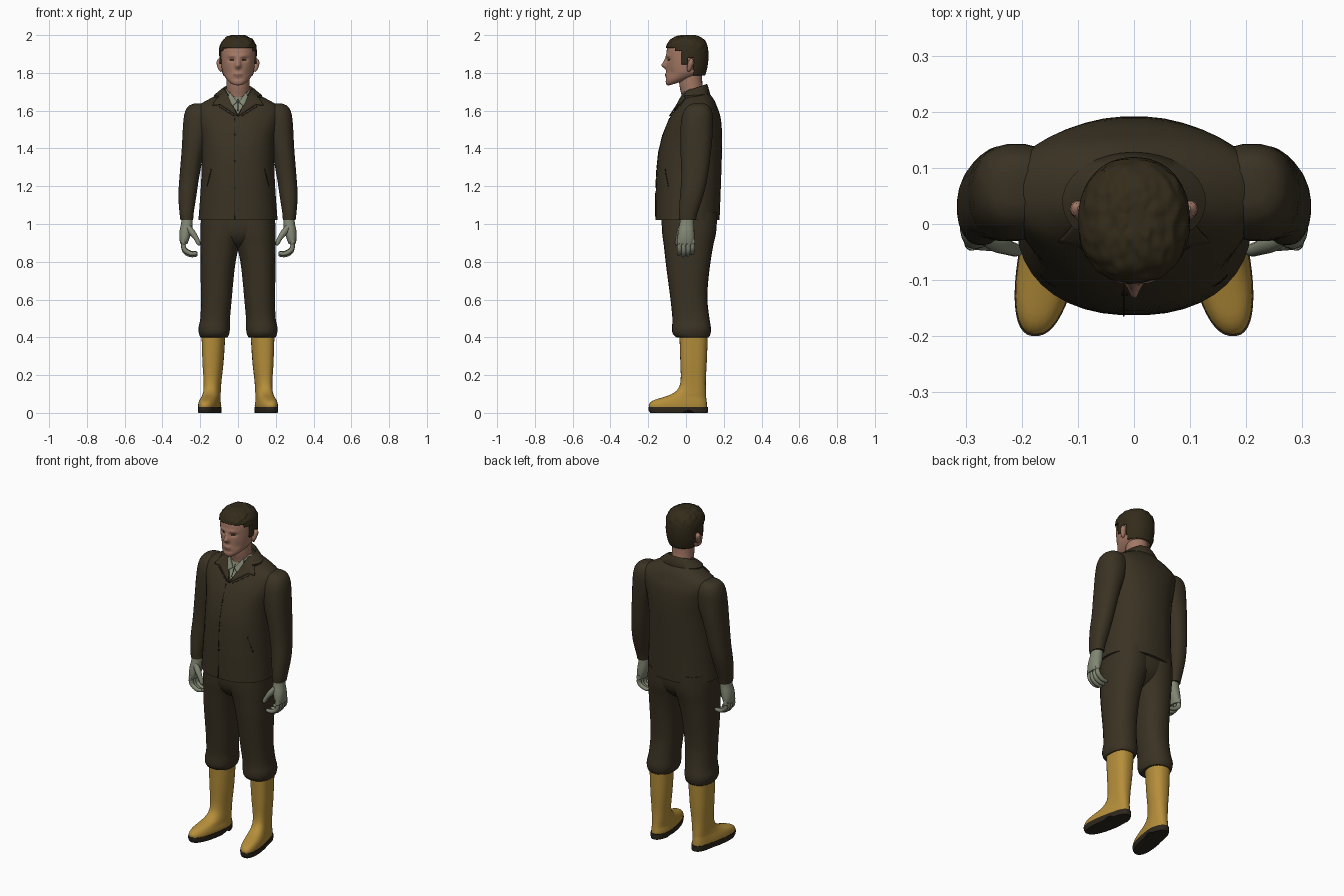
import bpy, bmesh, math
from mathutils import Vector, noise
from mathutils.bvhtree import BVHTree

if "Cube" in bpy.data.objects:
    bpy.data.objects.remove(bpy.data.objects["Cube"])


def material(name, rgb):
    m = bpy.data.materials.new(name)
    m.diffuse_color = (*rgb, 1)
    m.use_nodes = True
    m.node_tree.nodes["Principled BSDF"].inputs["Base Color"].default_value = m.diffuse_color
    return m


CLOTH = material("brown_cloth", (0.042, 0.032, 0.017))
SEAM = material("dark_seam", (0.016, 0.012, 0.007))
YELLOW = material("yellow_rubber", (0.46, 0.27, 0.042))
SOLE = material("sole_rubber", (0.026, 0.02, 0.012))
SKIN = material("skin", (0.37, 0.19, 0.13))
LIP = material("lip", (0.24, 0.105, 0.075))
HAIR = material("dark_hair", (0.034, 0.025, 0.011))
GLOVE = material("grey_green_cloth", (0.22, 0.24, 0.17))


def finish(name, bm, *mats, angle=40):
    bmesh.ops.recalc_face_normals(bm, faces=bm.faces[:])
    me = bpy.data.meshes.new(name)
    bm.to_mesh(me)
    bm.free()
    ob = bpy.data.objects.new(name, me)
    bpy.context.collection.objects.link(ob)
    for m in mats:
        me.materials.append(m)
    bpy.ops.object.select_all(action='DESELECT')
    ob.select_set(True)
    bpy.context.view_layer.objects.active = ob
    bpy.ops.object.shade_smooth_by_angle(angle=math.radians(angle))
    return ob


def refine(rows, sub):
    """Smooth spline through rows of numbers."""
    out = []
    for i in range(len(rows) - 1):
        a, b, c, d = (rows[max(0, min(len(rows) - 1, i + k))] for k in (-1, 0, 1, 2))
        for j in range(sub):
            t = j / sub
            out.append([0.5 * (2 * q + (r - p) * t + (2 * p - 5 * q + 4 * r - s) * t * t
                               + (3 * q - p - 3 * r + s) * t ** 3)
                        for p, q, r, s in zip(a, b, c, d)])
    return out + [list(rows[-1])]


def skin_rings(bm, rings, cap=True):
    vs = [[bm.verts.new(p) for p in ring] for ring in rings]
    n = len(vs[0])
    for a, b in zip(vs, vs[1:]):
        for k in range(n):
            bm.faces.new((a[k], a[(k + 1) % n], b[(k + 1) % n], b[k]))
    if cap:
        bm.faces.new(vs[0])
        bm.faces.new(vs[-1])


def loft(rows, n=28, sub=3, power=2.3, side=1, deform=None):
    """Rows are z, x0, x1, y0, y1 bounds of rounded cross-sections."""
    bm = bmesh.new()
    rings = []
    for z, x0, x1, y0, y1 in refine(rows, sub):
        ring = []
        for k in range(n):
            a = 2 * math.pi * (k + 0.5) / n
            c, s = math.cos(a), math.sin(a)
            px = math.copysign(abs(c) ** (2 / power), c)
            py = math.copysign(abs(s) ** (2 / power), s)
            p = Vector(((x0 + x1) / 2 + px * (x1 - x0) / 2, (y0 + y1) / 2 + py * (y1 - y0) / 2, z))
            if deform:
                p = deform(p)
            p.x *= side
            ring.append(p)
        rings.append(ring)
    skin_rings(bm, rings)
    return bm


def tube(bm, pts, n=10, side=1):
    """Rounded tube; points are x, y, z, radius."""
    path = refine(pts, 4)
    rings = []
    for i, (x, y, z, r) in enumerate(path):
        d = Vector(path[min(i + 1, len(path) - 1)][:3]) - Vector(path[max(i - 1, 0)][:3])
        q = d.to_track_quat('Z', 'Y')
        ring = [Vector((x, y, z)) + q @ Vector((r * math.cos(2 * math.pi * k / n),
                                               r * math.sin(2 * math.pi * k / n), 0)) for k in range(n)]
        rings.append([Vector((p.x * side, p.y, p.z)) for p in ring])
    skin_rings(bm, rings)


# Jacket body, with an open shirt front cut into the chest
def sym(rows):
    return [(z, -w, w, a, b) for z, w, a, b in rows]


bm = loft(sym([(1.02, .21, -.163, .178), (1.2, .197, -.16, .185), (1.35, .192, -.15, .19),
               (1.45, .197, -.13, .192), (1.53, .215, -.102, .188), (1.58, .225, -.075, .18),
               (1.62, .22, -.048, .165), (1.655, .165, -.028, .15), (1.69, .10, -.012, .125),
               (1.715, .072, 0, .105)]), n=40, power=2.25)
apex, slope = 1.585, 0.62
for s in (-1, 1):
    bmesh.ops.bisect_plane(bm, geom=bm.verts[:] + bm.edges[:] + bm.faces[:],
                           plane_co=(0, 0, apex), plane_no=(s, 0, -slope))
for f in bm.faces:
    c = f.calc_center_median()
    if c.y < 0.03 and abs(c.x) < slope * (c.z - apex):
        f.material_index = 1
tree = BVHTree.FromBMesh(bm)
finish("jacket_body", bm, CLOTH, GLOVE, angle=60)


def plate(name, pts, mat, off=0.004, thick=0.004):
    """Thin panel outlined in x, z and laid on the jacket front."""
    bm = bmesh.new()
    bm.faces.new([bm.verts.new((x, -1, z)) for x, z in pts])
    bmesh.ops.triangulate(bm, faces=bm.faces[:])
    bmesh.ops.subdivide_edges(bm, edges=bm.edges[:], cuts=5, use_grid_fill=True)
    for v in bm.verts:
        hit = tree.ray_cast(v.co, Vector((0, 1, 0)))[0]
        if hit is None or hit.y > 0.06:
            hit = tree.find_nearest(Vector((v.co.x, 0.03, v.co.z)))[0]
        v.co = hit + Vector((0, -off, 0))
    ob = finish(name, bm, mat)
    m = ob.modifiers.new("thickness", 'SOLIDIFY')
    m.thickness, m.offset = thick, 0


def strip(name, a, b, w, mat):
    d = Vector((b[0] - a[0], b[1] - a[1])).normalized() * w / 2
    plate(name, [(a[0] - d.y, a[1] + d.x), (b[0] - d.y, b[1] + d.x),
                 (b[0] + d.y, b[1] - d.x), (a[0] + d.y, a[1] - d.x)], mat, .0015, .002)


strip("placket_seam", (-.018, 1.025), (-.018, 1.56), .003, SEAM)
for i, z in enumerate((1.19, 1.33, 1.47)):
    strip(f"button_{i}", (-.022, z), (-.012, z), .01, SEAM)
strip("shirt_placket", (0, 1.60), (0, 1.66), .003, SEAM)
for s, side in ((1, "left"), (-1, "right")):
    plate("lapel_" + side, [(s * x, z) for x, z in
          ((0, 1.57), (.095, 1.632), (.135, 1.628), (.098, 1.688), (.07, 1.712), (.055, 1.685))],
          CLOTH, .007, .006)
    strip("lapel_notch_" + side, (s * .02, 1.572), (s * .10, 1.622), .003, SEAM)
    strip("pocket_slit_" + side, (s * .165, 1.2), (s * .142, 1.29), .004, SEAM)
    plate("shirt_collar_" + side, [(s * x, z) for x, z in
          ((.004, 1.645), (.03, 1.625), (.052, 1.675), (.045, 1.70))], GLOVE, .008, .005)

# Turned-down collar around the back of the neck
bm = bmesh.new()
rows = []
for rx, ry, z, lift in ((.07, .062, 1.70, .02), (.078, .07, 1.717, .024),
                        (.09, .076, 1.71, .022), (.128, .088, 1.682, .006), (.126, .084, 1.67, .006)):
    row = []
    for k in range(25):
        a = math.radians(-35 + 250 * k / 24)
        row.append(bm.verts.new((rx * math.cos(a), .04 + ry * math.sin(a), z + lift * math.sin(a))))
    rows.append(row)
for a, b in zip(rows, rows[1:]):
    for k in range(24):
        bm.faces.new((a[k], a[k + 1], b[k + 1], b[k]))
finish("collar", bm, CLOTH)


# Boot toes point slightly outwards
def splay(p):
    p.x -= min(0, p.y - .04) * .17
    return p


def sole_shape(p):
    if p.z < .012 and -.02 < p.y < .035:
        p.z += .012
    return splay(p)


for s, side in ((1, "left"), (-1, "right")):
    # Sleeve
    finish("sleeve_" + side, loft([
        (1.637, .18, .235, .035, .10), (1.622, .15, .265, .005, .125), (1.58, .13, .285, -.02, .142),
        (1.5, .14, .293, -.03, .142), (1.4, .175, .298, -.03, .135), (1.25, .205, .31, -.025, .115),
        (1.15, .22, .316, -.032, .092), (1.06, .234, .31, -.038, .062), (1.02, .237, .305, -.036, .052)],
        n=24, side=s), CLOTH)
    # Glove with curled fingers
    bm = loft([(1.04, .242, .298, -.028, .042), (1.0, .24, .302, -.034, .042), (.96, .245, .31, -.042, .044),
               (.92, .258, .31, -.045, .044), (.895, .268, .305, -.042, .04)], n=18, side=s)
    for i in range(4):
        y, e = -.034 + .023 * i, .008 * abs(i - 1.3)
        tube(bm, [(.288, y, .92, .013), (.289, y, .885, .0135), (.28, y, .85 + e, .0125),
                  (.25, y - .003, .833 + e, .0115), (.222, y - .005, .834 + e, .0095),
                  (.214, y - .005, .836 + e, .002)], side=s)
    tube(bm, [(.265, -.025, .985, .014), (.243, -.034, .955, .017), (.222, -.043, .925, .013),
              (.208, -.047, .897, .011), (.203, -.048, .886, .003)], side=s)
    finish("glove_" + side, bm, GLOVE, angle=60)
    # Trouser leg, bunched over the boot top
    finish("trouser_leg_" + side, loft([
        (1.06, -.03, .195, -.13, .165), (.96, -.03, .2, -.127, .16), (.89, -.008, .2, -.118, .145),
        (.8, .012, .2, -.108, .13), (.7, .024, .198, -.095, .118), (.6, .033, .196, -.082, .113),
        (.5, .042, .2, -.072, .124), (.45, .042, .21, -.074, .132), (.42, .046, .207, -.07, .13),
        (.4, .056, .198, -.05, .12), (.405, .075, .18, -.02, .10)], n=26, side=s), CLOTH)
    # Rubber boot and sole
    finish("boot_" + side, loft([
        (.025, .083, .188, -.195, .112), (.045, .083, .188, -.196, .111), (.065, .087, .185, -.175, .109),
        (.082, .089, .181, -.125, .107), (.1, .09, .179, -.075, .106), (.13, .09, .178, -.04, .105),
        (.18, .086, .18, -.028, .105), (.27, .076, .186, -.03, .11), (.42, .066, .191, -.035, .116)],
        n=30, power=2.4, side=s, deform=splay), YELLOW, angle=60)
    finish("sole_" + side, loft([
        (0, .083, .188, -.19, .115), (.011, .081, .19, -.197, .117), (.022, .081, .19, -.2, .117),
        (.032, .081, .19, -.2, .117)], n=44, sub=1, power=2.4, side=s, deform=sole_shape), SOLE)

# Trouser seat
finish("trouser_seat", loft(sym([(1.06, .19, -.13, .165), (.96, .185, -.125, .155), (.9, .13, -.09, .11),
                                 (.87, .06, -.04, .06)])), CLOTH)

# Neck
bm = bmesh.new()
tube(bm, [(0, .042, 1.64, .06), (0, .036, 1.69, .06), (0, .026, 1.74, .061), (0, .022, 1.81, .063)], n=24)
finish("neck", bm, SKIN)


# Head with sculpted features
def bump(v, *terms):
    return math.exp(-sum(((a - b) / w) ** 2 for a, b, w in terms))


def face(p):
    x, z = abs(p.x), p.z
    if p.y < -.02:
        p.y -= .029 * bump(0, (x, 0, .013), (z, 1.838, .016)) + .016 * bump(0, (x, 0, .010), (z, 1.862, .02))
        p.y -= .006 * bump(0, (x, .028, .025), (z, 1.89, .01)) + .006 * bump(0, (x, 0, .024), (z, 1.79, .012))
        p.y += .010 * bump(0, (x, .035, .015), (z, 1.87, .01)) + .004 * bump(0, (x, 0, .03), (z, 1.768, .007))
        p.y += .006 * bump(0, (x, .055, .02), (z, 1.80, .025))
    if z < 1.8:
        p.z += (1.8 - z) * .75 * max(0, p.y + .1) / .17
    return p


HEAD = [(1.73, .026, -.085, .03), (1.737, .046, -.102, .05), (1.76, .066, -.108, .08),
        (1.80, .081, -.104, .097), (1.84, .088, -.102, .106), (1.88, .091, -.103, .11), (1.92, .091, -.102, .108),
        (1.95, .084, -.092, .1), (1.975, .062, -.068, .078), (1.988, .03, -.03, .045)]
bm = loft(sym(HEAD), n=72, sub=7, power=2.15, deform=face)
for f in bm.faces:
    c = f.calc_center_median()
    if c.y < -.05:
        if abs(c.x) < .027 and abs(c.z - 1.787) < .005:
            f.material_index = 1
        elif abs(abs(c.x) - .034) < .012 and abs(c.z - 1.868) < .0035:
            f.material_index = 2
finish("head", bm, SKIN, LIP, HAIR, angle=70)

# Ears
for s, side in ((1, "left"), (-1, "right")):
    bm = bmesh.new()
    tube(bm, [(.088, .012, 1.808, .004), (.092, .016, 1.818, .011), (.096, .022, 1.84, .015),
              (.099, .028, 1.86, .015), (.096, .028, 1.875, .005)], side=s)
    finish("ear_" + side, bm, SKIN)


# Short hair: a shell around the skull, trimmed to the hairline and roughened in locks
def hairline(y):
    if y < -.06:
        return 1.932
    if y < -.022:
        return 1.915
    if y < .008:
        return 1.845
    return 1.878 if y < .042 else 1.787


def locks(p):
    top = max(0, min(1, (p.z - 1.9) / .05))
    p += (p - Vector((0, .01, 1.88))).normalized() * noise.noise(Vector((p.x * 70, p.y * 45, p.z * 45))) * .005 * top
    p.z = min(p.z, 2.0)
    return p


bm = loft(sym([(z + max(0, z - 1.9) * .11, w + .008, a - .006, b + .009) for z, w, a, b in HEAD[2:]]
              + [(2.0, .012, -.012, .025)]), n=72, sub=7, power=2.2, deform=locks)
bmesh.ops.delete(bm, geom=[f for f in bm.faces if f.calc_center_median().z < hairline(f.calc_center_median().y)],
                 context='FACES')
hair = finish("hair", bm, HAIR, angle=30)
m = hair.modifiers.new("thickness", 'SOLIDIFY')
m.thickness, m.offset = .008, -1
